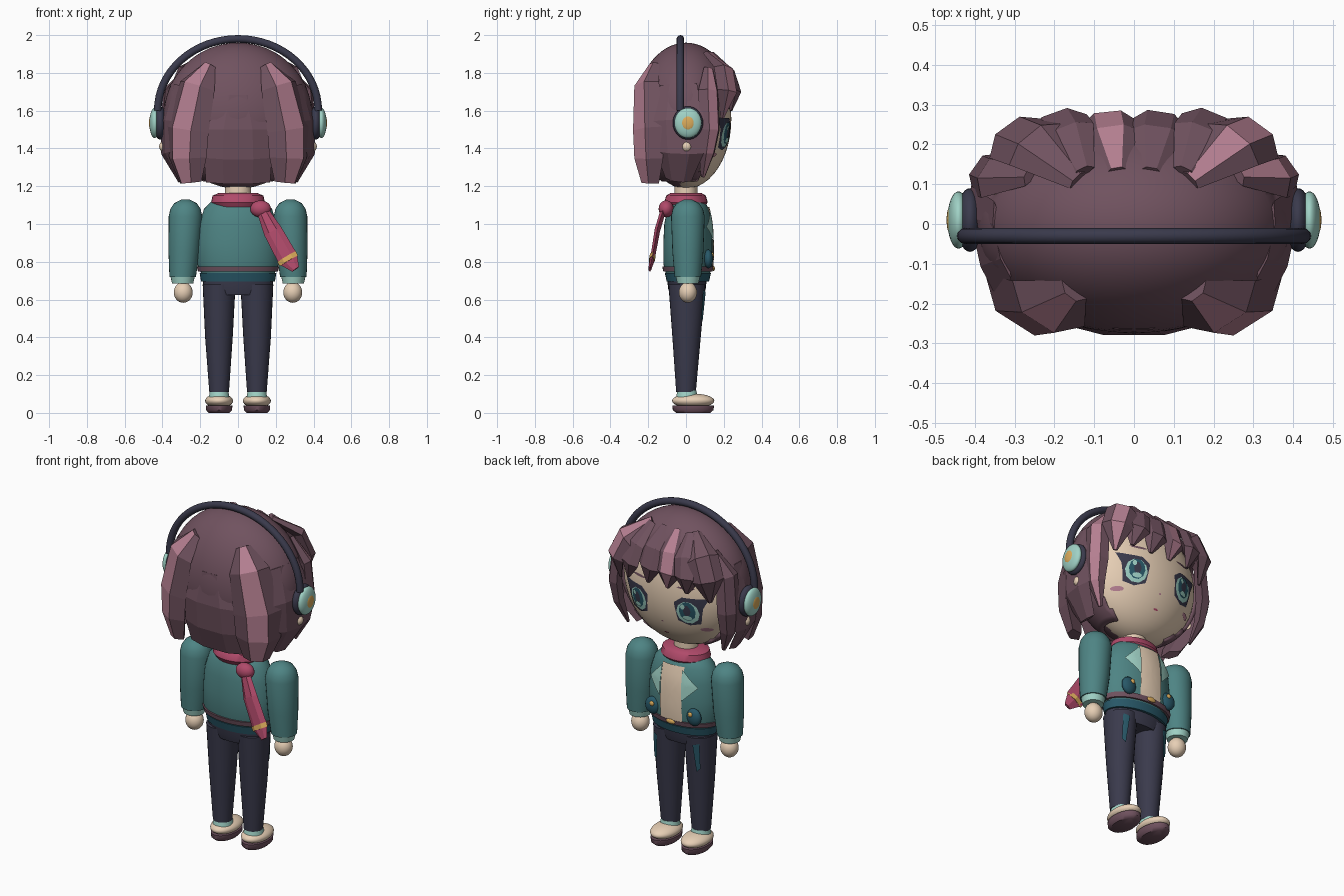
import bpy, bmesh, math
from mathutils import Vector, Matrix

cube = bpy.data.objects.get("Cube")
if cube:
    bpy.data.objects.remove(cube, do_unlink=True)


def material(name, rgb):
    lin = [(c / 255 / 12.92) if c < 11 else ((c / 255 + 0.055) / 1.055) ** 2.4 for c in rgb]
    m = bpy.data.materials.new(name)
    m.use_nodes = True
    m.diffuse_color = (*lin, 1)
    m.node_tree.nodes["Principled BSDF"].inputs["Base Color"].default_value = (*lin, 1)
    return m


PLUM = material("plum hair", (112, 82, 95))
PINK = material("pink highlight", (182, 128, 146))
SKIN = material("warm skin", (232, 208, 182))
TEAL = material("teal cloth", (78, 132, 132))
NAVY = material("navy", (58, 58, 76))
MINT = material("pale mint", (160, 210, 198))
BERRY = material("berry scarf", (176, 74, 106))
GOLD = material("gold", (220, 172, 92))
DEEP = material("deep teal", (40, 88, 104))


def finish(name, bm, mats, smooth=40, rule=None, closed=True):
    if closed:
        bmesh.ops.recalc_face_normals(bm, faces=bm.faces)
    if rule:
        for f in bm.faces:
            f.material_index = rule(f.calc_center_median())
    me = bpy.data.meshes.new(name)
    bm.to_mesh(me)
    bm.free()
    for m in mats:
        me.materials.append(m)
    for p in me.polygons:
        p.use_smooth = smooth > 0
    if smooth:
        me.set_sharp_from_angle(angle=math.radians(smooth))
    ob = bpy.data.objects.new(name, me)
    bpy.context.collection.objects.link(ob)
    return ob


def ball(name, mats, co, size, rule=None, keep=None, seg=32):
    bm = bmesh.new()
    bmesh.ops.create_uvsphere(bm, u_segments=seg, v_segments=seg // 2, radius=1,
                              matrix=Matrix.Translation(co) @ Matrix.Diagonal((*size, 1)))
    if keep:
        drop = [f for f in bm.faces if not keep(f.calc_center_median())]
        bmesh.ops.delete(bm, geom=drop, context='FACES')
    return finish(name, bm, mats, 60, rule)


def skin_rings(name, mats, rings, smooth, strip=None):
    # bridge a list of closed point rings; strip marks one lengthwise face row
    bm = bmesh.new()
    rows = [[bm.verts.new(p) for p in r] for r in rings]
    n = len(rows[0])
    for a, b in zip(rows, rows[1:]):
        for i in range(n):
            j = (i + 1) % n
            f = bm.faces.new((a[i], a[j], b[j], b[i]))
            f.material_index = 1 if i == strip else 0
    bm.faces.new(rows[0])
    bm.faces.new(rows[-1])
    return finish(name, bm, mats, smooth)


def loft(name, mat, rings, n=28):
    # horizontal ellipses: z, centre x, centre y, radius x, radius y
    ang = [math.tau * i / n for i in range(n)]
    return skin_rings(name, [mat], [[(x + a * math.cos(t), y + b * math.sin(t), z) for t in ang]
                                    for z, x, y, a, b in rings], 45)


def head_normal(p):
    return Vector((p.x / 0.156, p.y / 0.076, (p.z - 1.57) / 0.152)).normalized()


LOCK = [(-1, 0), (-0.45, 0.8), (0.45, 0.8), (1, 0), (0, -0.6)]
ROUND = [(math.cos(i * math.tau / 12), math.sin(i * math.tau / 12)) for i in range(12)]


def sweep(name, mats, path, section=LOCK, normal=head_normal, smooth=0, strip=None):
    # path points: x, y, z, half width, thickness
    pts = [Vector(p[:3]) for p in path]
    rings = []
    for i, p in enumerate(pts):
        tan = (pts[min(i + 1, len(pts) - 1)] - pts[max(i - 1, 0)]).normalized()
        side = tan.cross(normal(p)).normalized()
        out = side.cross(tan)
        w, t = path[i][3:]
        rings.append([p + side * w * u + out * t * v for u, v in section])
    return skin_rings(name, mats, rings, smooth, strip)


def decal(name, mat, outline, surface, lift):
    # thin plate following a surface y = surface(x, z)
    bm = bmesh.new()
    n = len(outline)
    edge = []
    for i, (x, z) in enumerate(outline):
        x2, z2 = outline[(i + 1) % n]
        edge += [(x + (x2 - x) * k / 4, z + (z2 - z) * k / 4) for k in range(4)]
    cx, cz = (sum(c) / len(edge) for c in zip(*edge))
    rows = [[bm.verts.new((cx + (x - cx) * r, surface(cx + (x - cx) * r, cz + (z - cz) * r) + lift,
                           cz + (z - cz) * r)) for x, z in edge] for r in (0.02, 0.35, 0.7, 1)]
    faces = [bm.faces.new(rows[0])]
    for a, b in zip(rows, rows[1:]):
        for i in range(len(edge)):
            j = (i + 1) % len(edge)
            faces.append(bm.faces.new((a[i], a[j], b[j], b[i])))
    bmesh.ops.recalc_face_normals(bm, faces=faces)
    if sum(f.normal.y for f in bm.faces) < 0:
        bmesh.ops.reverse_faces(bm, faces=bm.faces)
    finish(name, bm, [mat], closed=False)


def oval(x, z, a, b, n=10):
    return [(x + a * math.cos(math.tau * i / n), z + b * math.sin(math.tau * i / n)) for i in range(n)]


# Head and hair shell
ball("head", [SKIN, PLUM], (0, 0, 1.555), (0.368, 0.24, 0.368), lambda c: int(c.y < -0.03), seg=48)
shell = ball("hair_shell", [PLUM], (0, 0, 1.57), (0.393, 0.275, 0.39), seg=64,
             keep=lambda c: c.z > 1.22 and (c.y < 0.07 or c.z > 1.73))
solid = shell.modifiers.new("thickness", 'SOLIDIFY')
solid.thickness = 0.025


def face_y(x, z):
    return 0.24 * math.sqrt(max(0, 1 - (x / 0.368) ** 2 - ((z - 1.555) / 0.368) ** 2))


# Face details
for s, side in ((1, "left"), (-1, "right")):
    ex, ez = s * 0.16, 1.475
    lash = [(ex + s * x, ez + z) for x, z in ((-0.075, 0.05), (-0.03, 0.085), (0.05, 0.085), (0.11, 0.09),
                                              (0.08, 0.03), (0.06, -0.07), (0, -0.085), (-0.06, -0.06))]
    decal(side + "_eye_outline", NAVY, lash, face_y, 0.003)
    decal(side + "_eye_white", MINT, oval(ex, ez - 0.003, 0.062, 0.068), face_y, 0.006)
    decal(side + "_iris", DEEP, oval(ex, ez + 0.006, 0.045, 0.058), face_y, 0.009)
    decal(side + "_pupil", NAVY, oval(ex, ez + 0.01, 0.02, 0.034), face_y, 0.012)
    decal(side + "_iris_glow", MINT, oval(ex, ez - 0.032, 0.026, 0.014), face_y, 0.014)
    decal(side + "_eye_glint", MINT, oval(ex + 0.02, ez + 0.035, 0.012, 0.016), face_y, 0.015)
    decal(side + "_blush", PINK, oval(s * 0.235, 1.365, 0.03, 0.013), face_y, 0.004)
    decal(side + "_brow", PLUM, oval(s * 0.15, 1.615, 0.05, 0.007), face_y, 0.004)
    ball(side + "_earlobe", [SKIN], (s * 0.388, 0.005, 1.41), (0.03, 0.028, 0.03), seg=16)
decal("mouth", BERRY, oval(0, 1.305, 0.016, 0.005), face_y, 0.004)
decal("nose", PINK, oval(0, 1.385, 0.007, 0.005), face_y, 0.004)

# Hair locks
for s, side in ((1, "left"), (-1, "right")):
    sweep(side + "_back_lock", [PLUM, PINK],
          [(s * 0.15, -0.165, 1.84, 0.04, 0.03), (s * 0.215, -0.2, 1.73, 0.11, 0.07),
           (s * 0.265, -0.195, 1.5, 0.13, 0.08), (s * 0.265, -0.19, 1.35, 0.12, 0.08),
           (s * 0.25, -0.185, 1.22, 0.07, 0.05)], strip=1)
    sweep(side + "_ear_lock", [PLUM],
          [(s * 0.33, -0.04, 1.74, 0.1, 0.02), (s * 0.38, -0.04, 1.55, 0.14, 0.025),
           (s * 0.37, -0.035, 1.38, 0.13, 0.035), (s * 0.29, -0.04, 1.235, 0.07, 0.03)])
    sweep(side + "_temple_lock", [PLUM, PINK],
          [(s * 0.26, 0.12, 1.82, 0.03, 0.02), (s * 0.35, 0.12, 1.7, 0.065, 0.045),
           (s * 0.365, 0.125, 1.5, 0.065, 0.05), (s * 0.355, 0.11, 1.38, 0.05, 0.04),
           (s * 0.31, 0.09, 1.25, 0.012, 0.01)], strip=1 if s > 0 else None)
    sweep(side + "_outer_fringe", [PLUM, PINK],
          [(s * 0.14, 0.11, 1.9, 0.03, 0.02), (s * 0.25, 0.2, 1.81, 0.085, 0.045),
           (s * 0.295, 0.215, 1.7, 0.085, 0.05), (s * 0.29, 0.19, 1.56, 0.012, 0.01)],
          strip=1 if s > 0 else None)
for i, x in enumerate((-0.18, -0.06, 0.06, 0.18)):
    sweep("fringe_%d" % (i + 1), [PLUM, PINK],
          [(x * 0.7, 0.13, 1.9, 0.03, 0.02), (x * 0.95, 0.225, 1.8, 0.075, 0.03),
           (x * 1.05, 0.25, 1.7, 0.075, 0.04), (x * 1.05 + 0.02, 0.235, 1.6, 0.012, 0.01)],
          strip=1 if i == 1 else None)
sweep("centre_back_lock", [PLUM], [(0, -0.24, 1.68, 0.1, 0.03), (0, -0.255, 1.5, 0.17, 0.03),
                                   (0, -0.23, 1.35, 0.18, 0.04), (0, -0.19, 1.22, 0.17, 0.03)])

# Headphones
arc = [math.pi * i / 32 for i in range(33)]
sweep("headband", [NAVY], [(0.425 * math.cos(a), -0.03, 1.6 + 0.38 * math.sin(a), 0.02, 0.02) for a in arc],
      ROUND, lambda p: Vector((p.x, 0, p.z - 1.58)).normalized(), 50)
for s, side in ((1, "left"), (-1, "right")):
    ball(side + "_ear_pad", [NAVY], (s * 0.412, 0.01, 1.535), (0.035, 0.08, 0.088))
    ball(side + "_ear_cup", [MINT], (s * 0.441, 0.01, 1.535), (0.028, 0.072, 0.08))
    ball(side + "_ear_badge", [GOLD], (s * 0.461, 0.01, 1.535), (0.01, 0.036, 0.04))

# Neck, jacket and shirt
TORSO = [(0.73, 0.19, 0.115), (0.79, 0.218, 0.13), (0.9, 0.214, 0.13), (1.0, 0.205, 0.125),
         (1.08, 0.18, 0.11), (1.12, 0.14, 0.09), (1.15, 0.07, 0.06)]
loft("neck", SKIN, [(1.1, 0, 0, 0.068, 0.06), (1.22, 0, 0, 0.068, 0.06)])
loft("jacket", TEAL, [(z, 0, 0.01, a, b) for z, a, b in TORSO], 40)
loft("jacket_stripe", PLUM, [(0.748, 0, 0.01, 0.212, 0.13), (0.775, 0, 0.01, 0.218, 0.136)], 40)
loft("waistband", DEEP, [(0.695, 0, 0.01, 0.195, 0.112), (0.74, 0, 0.01, 0.203, 0.122)], 40)


def chest_y(x, z):
    for (z0, a0, b0), (z1, a1, b1) in zip(TORSO, TORSO[1:]):
        if z <= z1:
            k = max(0, (z - z0) / (z1 - z0))
            a, b = a0 + (a1 - a0) * k, b0 + (b1 - b0) * k
            return 0.01 + b * math.sqrt(max(0, 1 - (x / a) ** 2))
    return 0.07


decal("shirt_panel", SKIN, [(-0.07, 0.775), (0.07, 0.775), (0.07, 1.09), (-0.07, 1.09)], chest_y, 0.008)
for s, side in ((1, "left"), (-1, "right")):
    decal(side + "_lapel", MINT, [(s * 0.065, 1.08), (s * 0.155, 0.985), (s * 0.07, 0.9)], chest_y, 0.014)
    ball(side + "_toggle", [DEEP], (s * 0.135, 0.118, 0.815), (0.045, 0.025, 0.05), seg=20)
    ball(side + "_toggle_stud", [GOLD], (s * 0.125, 0.14, 0.835), (0.014, 0.008, 0.014), seg=12)
ball("buckle", [GOLD], (0, 0.145, 0.765), (0.03, 0.008, 0.014), seg=12)

# Arms and hands
for s, side in ((1, "left"), (-1, "right")):
    loft(side + "_sleeve", TEAL, [(z, s * x, 0.01, r, r) for z, x, r in (
        (0.72, 0.293, 0.07), (0.85, 0.286, 0.082), (1.04, 0.278, 0.089), (1.08, 0.278, 0.08),
        (1.11, 0.278, 0.06), (1.13, 0.278, 0.02))])
    loft(side + "_cuff", MINT, [(0.685, s * 0.293, 0.01, 0.056, 0.056), (0.73, s * 0.293, 0.01, 0.066, 0.066)])
    ball(side + "_hand", [SKIN], (s * 0.29, 0.01, 0.638), (0.05, 0.048, 0.055))

# Scarf
loft("scarf", BERRY, [(1.09, 0, 0.0, 0.125, 0.1), (1.115, 0, 0.0, 0.142, 0.115),
                      (1.15, 0, 0.0, 0.135, 0.105), (1.165, 0, 0.0, 0.1, 0.08)])
ball("scarf_knot", [BERRY], (0.12, -0.105, 1.08), (0.055, 0.04, 0.045), seg=20)
back = lambda p: Vector((0, -1, 0))
sweep("scarf_tail", [BERRY], [(0.125, -0.115, 1.08, 0.03, 0.02), (0.185, -0.15, 0.96, 0.05, 0.02),
                              (0.265, -0.175, 0.815, 0.055, 0.016), (0.305, -0.19, 0.76, 0.022, 0.012)],
      normal=back)
sweep("scarf_stripe", [GOLD], [(0.257, -0.174, 0.827, 0.057, 0.021), (0.27, -0.178, 0.805, 0.055, 0.021)],
      normal=back)

# Trousers and shoes
loft("hips", NAVY, [(0.625, 0, 0.005, 0.17, 0.09), (0.66, 0, 0.005, 0.185, 0.1), (0.71, 0, 0.005, 0.187, 0.105)])
for s, side in ((1, "left"), (-1, "right")):
    loft(side + "_leg", NAVY, [(0.11, s * 0.1, 0, 0.052, 0.052), (0.4, s * 0.101, 0.003, 0.073, 0.075),
                               (0.68, s * 0.1, 0.005, 0.087, 0.098)])
    leg_y = lambda x, z: 0.004 + (0.04 + 0.085 * z) * math.sqrt(max(0, 1 - ((x - s * 0.1) / 0.09) ** 2))
    decal(side + "_pocket_trim", DEEP, [(s * 0.115, 0.64), (s * 0.15, 0.65), (s * 0.15, 0.5), (s * 0.13, 0.48)],
          leg_y, 0.007)
    loft(side + "_sock", MINT, [(0.08, s * 0.1, 0.005, 0.055, 0.058), (0.118, s * 0.1, 0.005, 0.048, 0.05)])
    ball(side + "_shoe", [SKIN], (s * 0.1, 0.038, 0.064), (0.074, 0.112, 0.038))
    loft(side + "_sole", PLUM, [(0, s * 0.1, 0.038, 0.055, 0.09), (0.015, s * 0.1, 0.038, 0.069, 0.108),
                                (0.04, s * 0.1, 0.038, 0.07, 0.11)])
